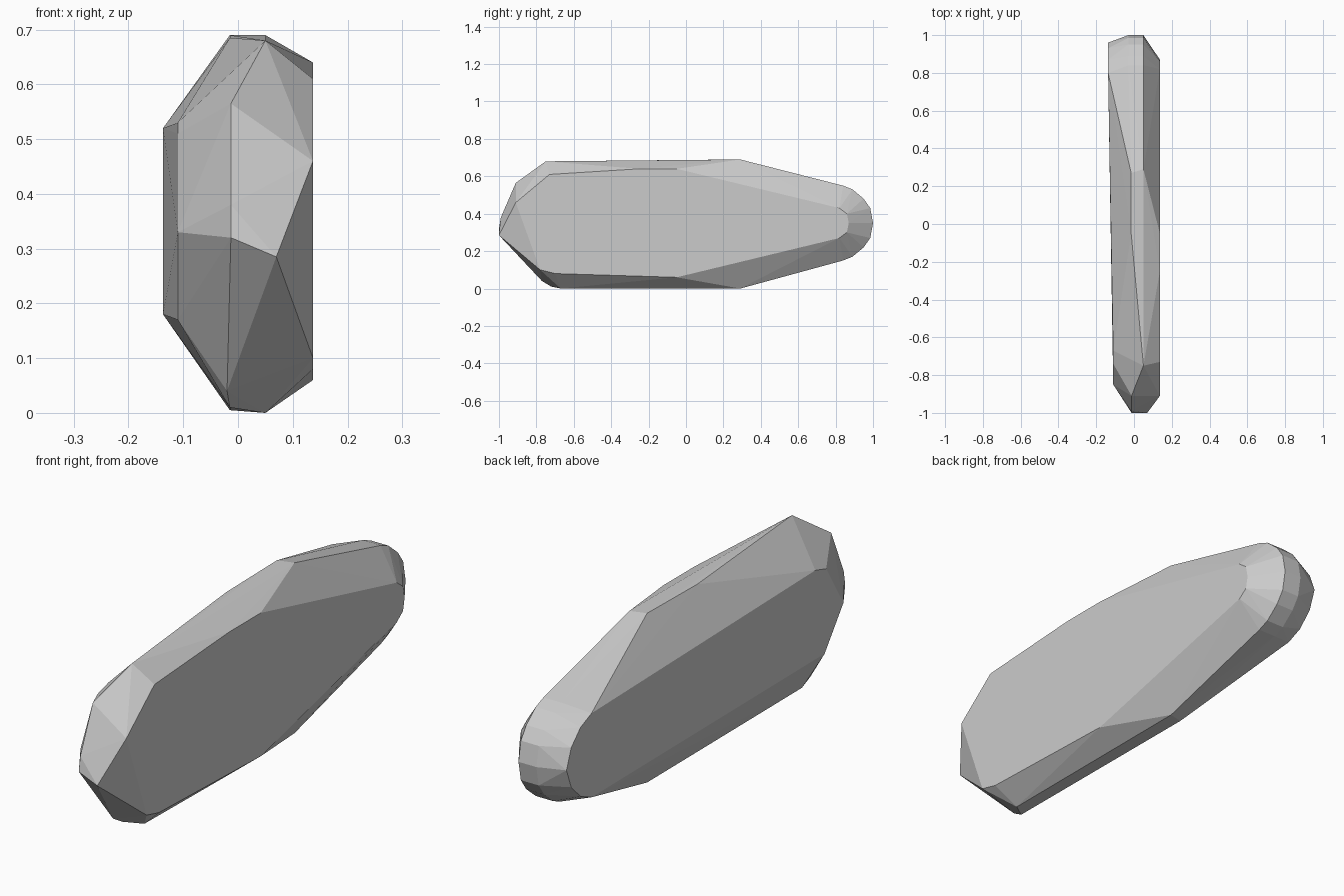
import bpy
import bmesh

# Remove the default cube only
default_cube = bpy.data.objects.get("Cube")
if default_cube:
    bpy.data.objects.remove(default_cube, do_unlink=True)

HALF_WIDTH = 0.137
MID_HEIGHT = 0.35


def at_x(x, profile):
    """Place a (y, z) side profile at one x position."""
    return [(x, y, z) for y, z in profile]


def with_mirror(profile):
    """Repeat a rear profile below the middle height."""
    return profile + [(y, 2 * MID_HEIGHT - z) for y, z in profile]


def make_material(name, colour):
    material = bpy.data.materials.new(name)
    material.use_nodes = True
    material.diffuse_color = colour
    material.node_tree.nodes["Principled BSDF"].inputs["Base Color"].default_value = colour
    return material


def hull_object(name, points, material):
    """Wrap the points in a faceted, flat-shaded convex skin."""
    bm = bmesh.new()
    for point in points:
        bm.verts.new(point)
    result = bmesh.ops.convex_hull(bm, input=bm.verts)
    unused = {v for key in ("geom_interior", "geom_unused") for v in result[key]
              if isinstance(v, bmesh.types.BMVert)}
    bmesh.ops.delete(bm, geom=list(unused), context="VERTS")
    bmesh.ops.recalc_face_normals(bm, faces=bm.faces)
    mesh = bpy.data.meshes.new(name)
    bm.to_mesh(mesh)
    bm.free()
    mesh.materials.append(material)
    obj = bpy.data.objects.new(name, mesh)
    bpy.context.collection.objects.link(obj)
    return obj


# Flat left side: blunt front and tapering back
left_front = [(-0.78, 0.1), (-0.91, 0.46), (-0.73, 0.61), (-0.25, 0.64),
              (-0.05, 0.64), (-0.05, 0.06), (-0.7, 0.08)]
left_back = with_mirror([(0.82, 0.43), (0.86, 0.4), (0.87, 0.35)])
points = at_x(HALF_WIDTH, left_front + left_back)

# Flat right side, narrowing slightly towards the front
right_front = [(-0.67, 0.53), (-0.74, 0.51), (-0.85, 0.33), (-0.73, 0.17)]
right_back = with_mirror([(0.8, 0.52), (0.87, 0.49), (0.93, 0.43), (0.96, 0.35)])
points += at_x(-0.11, right_front) + at_x(-HALF_WIDTH, right_back)

# Rounded back end, a band between the two sides
back_band = with_mirror([(0.84, 0.55), (0.89, 0.53), (0.95, 0.48),
                         (0.985, 0.43), (1, 0.35)])
points += at_x(0.05, back_band) + at_x(-0.03, back_band)

# Top and bottom ridges
points += at_x(0.05, [(-0.75, 0.68), (0.29, 0.69), (0.29, 0), (-0.67, 0)])
points += at_x(-0.015, [(-0.05, 0.685), (0.27, 0.69), (0.27, 0.005), (-0.72, 0.01)])

# Chipped front edge
points += at_x(-0.013, [(-0.91, 0.565), (-0.99, 0.38), (-1, 0.32)])
points += [(0.07, -1, 0.285), (-0.02, -0.77, 0.04)]

stone_grey = make_material("stone_grey", (0.6, 0.6, 0.6, 1))
hull_object("stone_slab", points, stone_grey)
